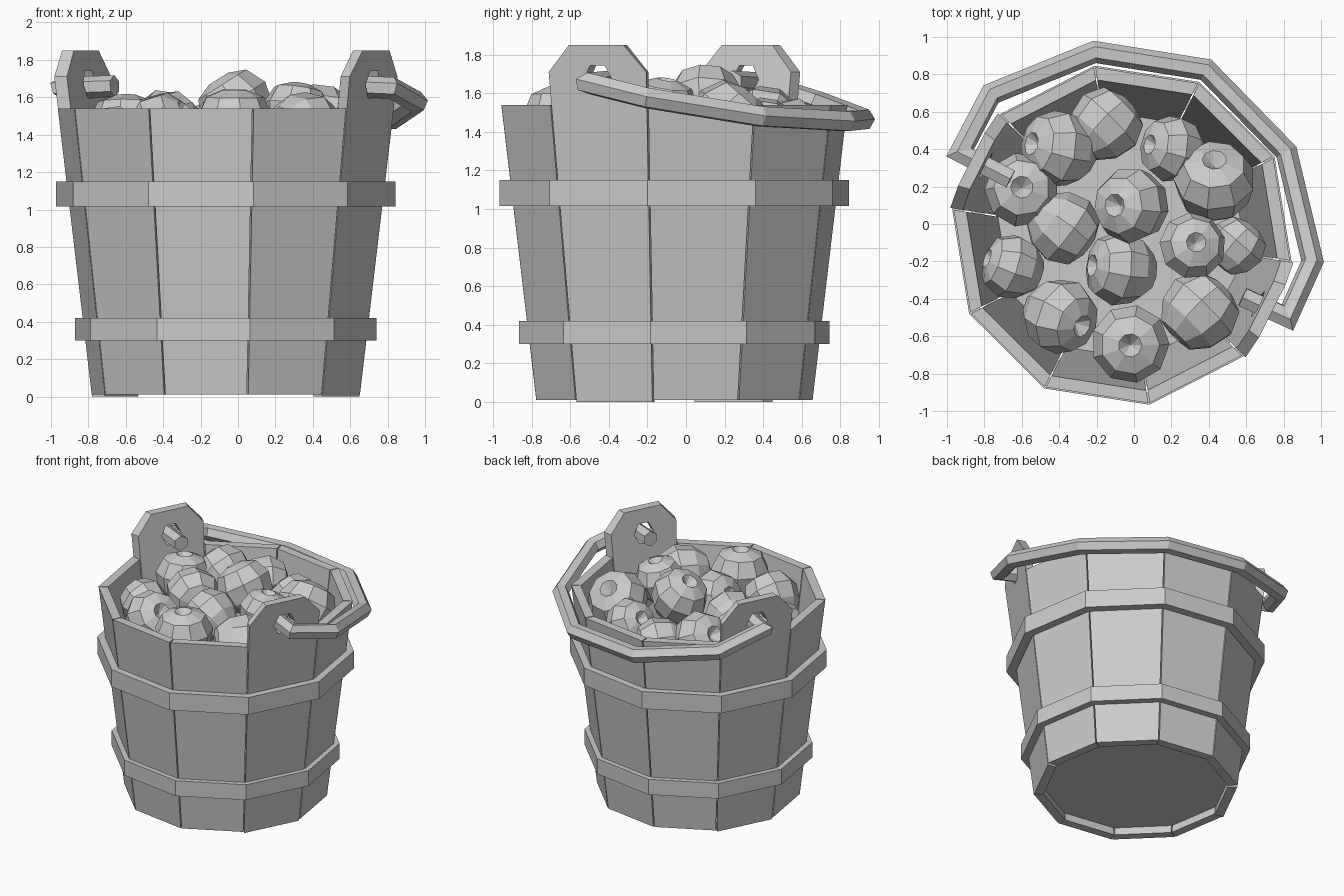
import bpy, bmesh, math
from mathutils import Vector

if "Cube" in bpy.data.objects:
    bpy.data.objects.remove(bpy.data.objects["Cube"])

CX, CY = -0.065, -0.06          # bucket axis
SIDES = 10
T18 = math.tan(math.pi / SIDES)
C18 = math.cos(math.pi / SIDES)
WALL = 0.065


def radius(z):                  # outer corner radius of the tapered wall
    return 0.725 + 0.12 * z


def finish(name, bm):
    bmesh.ops.recalc_face_normals(bm, faces=bm.faces)
    mesh = bpy.data.meshes.new(name)
    bm.to_mesh(mesh)
    bm.free()
    ob = bpy.data.objects.new(name, mesh)
    bpy.context.collection.objects.link(ob)
    return ob


def loft(bm, rings, closed=False):
    """Skin matching vertex rings; cap the ends unless closed into a torus."""
    n = len(rings[0])
    count = len(rings) if closed else len(rings) - 1
    for i in range(count):
        a, b = rings[i], rings[(i + 1) % len(rings)]
        for j in range(n):
            k = (j + 1) % n
            bm.faces.new((a[j], a[k], b[k], b[j]))
    if not closed:
        bm.faces.new(rings[0])
        bm.faces.new(rings[-1])


def wall_point(angle, u, z, inset):
    """u runs -1..1 across the stave at the given height."""
    a = radius(z) * C18 - inset
    w = u * (a * T18 - 0.004)
    c, s = math.cos(angle), math.sin(angle)
    return Vector((CX + a * c - w * s, CY + a * s + w * c, z))


def stave(name, angle, outline, hole=None):
    bm = bmesh.new()
    add = lambda pts, t: [bm.verts.new(wall_point(angle, u, z, t)) for u, z in pts]
    rings = [add(outline, 0), add(outline, WALL)]
    if hole:                    # outline and hole have equal counts
        rings += [add(hole, WALL), add(hole, 0)]
    loft(bm, rings, closed=bool(hole))
    return finish(name, bm)


# Staves: eight plain, two tall ears with handle holes
plain = [(-1, 0.01), (1, 0.01), (1, 1.54), (-1, 1.54)]
ear = [(-1, 0), (1, 0), (1, 1.71), (0.55, 1.85), (-0.55, 1.85), (-1, 1.71)]
hole = []
for deg in (240, 300, 0, 60, 120, 180):
    t = math.radians(deg)
    hole.append((0.085 / 0.285 * math.cos(t), 1.67 + 0.085 * math.sin(t)))
for i in range(SIDES):
    ang = math.radians(9.2 + 36 * i)
    if i in (4, 9):
        stave(f"ear_stave_{i}", ang, ear, hole)
    else:
        stave(f"stave_{i}", ang, plain)


def ring_of(bm, r, z):
    return [bm.verts.new((CX + r * math.cos(math.radians(-8.8 + 36 * i)),
                          CY + r * math.sin(math.radians(-8.8 + 36 * i)), z))
            for i in range(SIDES)]


# Hoops
for name, r, z0, z1 in (("lower_hoop", 0.815, 0.30, 0.42),
                        ("upper_hoop", 0.918, 1.015, 1.15)):
    bm = bmesh.new()
    loft(bm, [ring_of(bm, r, z0), ring_of(bm, r, z1),
              ring_of(bm, r - 0.065, z1), ring_of(bm, r - 0.065, z0)], closed=True)
    finish(name, bm)

# Floor
bm = bmesh.new()
loft(bm, [ring_of(bm, 0.68, 0.07), ring_of(bm, 0.68, 0.12)])
finish("floor", bm)

# Handle: hexagonal rod mitred around a bent path, hooked through the ears
path = [Vector(p) for p in (
    (-0.66, 0.24, 1.66), (-0.93, 0.38, 1.65), (-0.765, 0.695, 1.55),
    (-0.21, 0.92, 1.465), (0.385, 0.825, 1.455), (0.815, 0.385, 1.48),
    (0.955, -0.2, 1.575), (0.82, -0.50, 1.65), (0.58, -0.39, 1.66))]
bm = bmesh.new()
d = (path[1] - path[0]).normalized()
side = d.cross(Vector((0, 0, 1))).normalized()
up = side.cross(d)
pts = [path[0] + 0.058 * (math.cos(i * math.pi / 3) * up + math.sin(i * math.pi / 3) * side)
       for i in range(6)]
rings = [[bm.verts.new(p) for p in pts]]
for i in range(1, len(path)):
    d = (path[i] - path[i - 1]).normalized()
    nxt = (path[i + 1] - path[i]).normalized() if i + 1 < len(path) else d
    n = (d + nxt).normalized()
    pts = [p + d * ((path[i] - p).dot(n) / d.dot(n)) for p in pts]
    rings.append([bm.verts.new(p) for p in pts])
loft(bm, rings)
finish("handle", bm)

# Apples: one lathed low-poly mesh, placed with individual tilts
profile = [(0.3, 0.86), (0.75, 0.68), (1.0, 0.15), (0.87, -0.42), (0.52, -0.83), (0.22, -0.88)]
bm = bmesh.new()
rings = [[bm.verts.new((r * math.cos(math.tau * j / 9), r * math.sin(math.tau * j / 9), z))
          for j in range(9)] for r, z in profile]
loft(bm, rings)
bm.faces.ensure_lookup_table()
for cap, depth in ((bm.faces[-2], 0.58), (bm.faces[-1], -0.74)):
    v = bmesh.ops.poke(bm, faces=[cap])["verts"][0]
    v.co.z = depth
first = finish("apple_1", bm)

# x, y, z, size, then the direction of the stalk dimple
apples = [
    (-0.15, 0.53, 1.38, 0.20, (0.7, 0.7, -0.1)),
    (-0.40, 0.40, 1.43, 0.21, (-0.75, 0.15, 0.5)),
    (0.21, 0.40, 1.40, 0.18, (-0.75, 0.15, 0.5)),
    (0.43, 0.22, 1.45, 0.22, (0.0, 0.6, 0.7)),
    (-0.60, 0.18, 1.44, 0.20, (0.0, 0.1, 1.0)),
    (-0.38, -0.02, 1.44, 0.20, (0.8, -0.6, -0.1)),
    (-0.01, 0.10, 1.55, 0.205, (-0.5, 0.0, 0.8)),
    (0.31, -0.12, 1.52, 0.18, (0.15, 0.15, 1.0)),
    (0.55, -0.12, 1.34, 0.16, (0.6, 0.7, 0.0)),
    (-0.65, -0.23, 1.38, 0.175, (-0.9, 0.3, 0.3)),
    (-0.07, -0.24, 1.43, 0.20, (-0.85, 0.1, 0.4)),
    (-0.40, -0.49, 1.42, 0.205, (0.65, -0.3, 0.6)),
    (-0.02, -0.64, 1.46, 0.21, (0.0, -0.05, 1.0)),
    (0.35, -0.47, 1.42, 0.215, (0.7, 0.7, -0.1)),
]
for i, (x, y, z, r, axis) in enumerate(apples):
    ob = first if i == 0 else bpy.data.objects.new(f"apple_{i + 1}", first.data)
    if i:
        bpy.context.collection.objects.link(ob)
    ob.location = (x, y, z)
    ob.scale = (r, r, r)
    ob.rotation_euler = Vector(axis).to_track_quat('Z', 'Y').to_euler()
